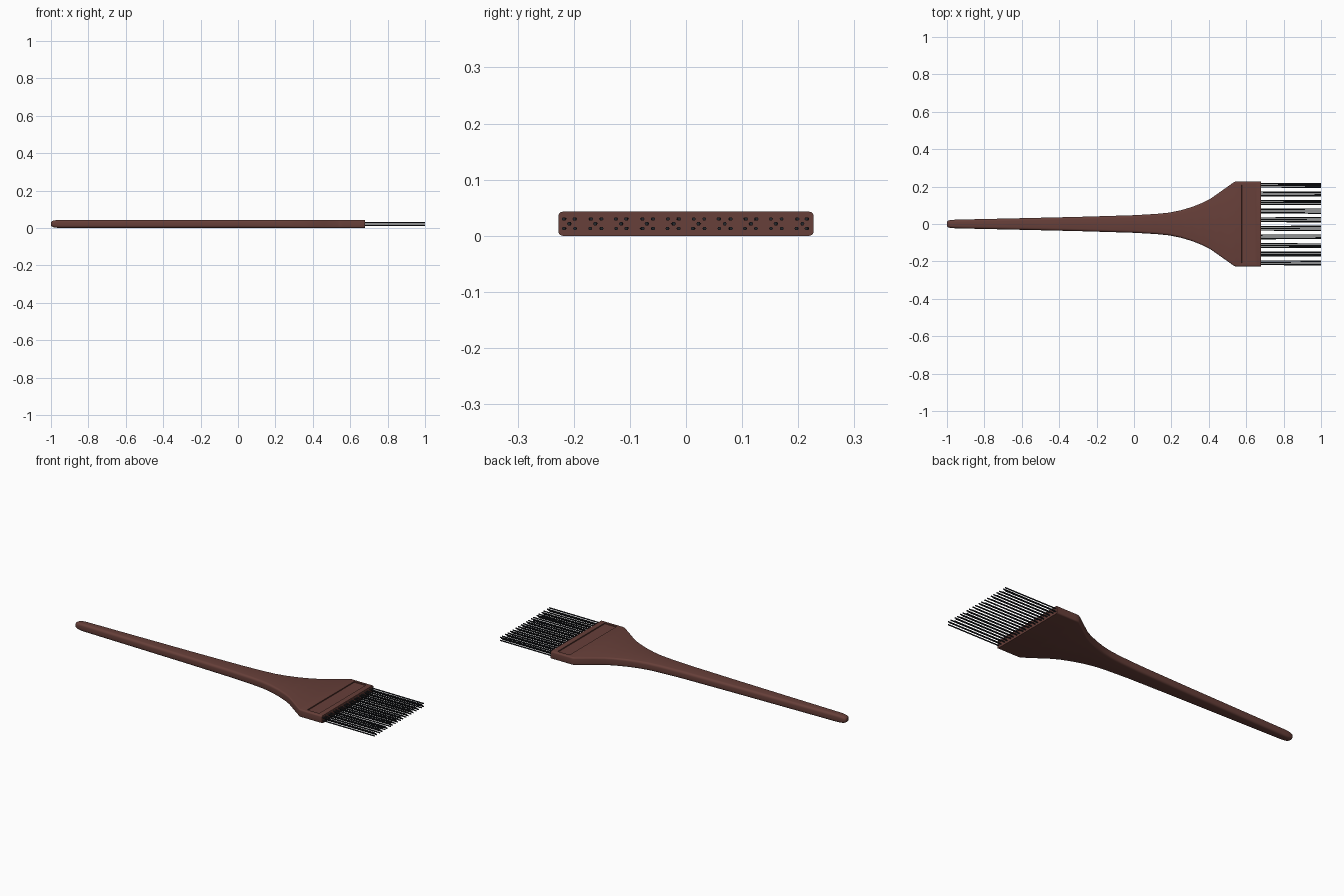
import bpy, bmesh, math, random
from mathutils import Vector

if "Cube" in bpy.data.objects:
    bpy.data.objects.remove(bpy.data.objects["Cube"])

random.seed(4)
ZC = 0.0215  # mid-height of the brush


def material(name, rgb):
    m = bpy.data.materials.new(name)
    m.diffuse_color = (*rgb, 1)
    m.use_nodes = True
    m.node_tree.nodes["Principled BSDF"].inputs["Base Color"].default_value = m.diffuse_color
    return m


def finish(bm, name, mat, angle):
    bmesh.ops.recalc_face_normals(bm, faces=bm.faces)
    me = bpy.data.meshes.new(name)
    bm.to_mesh(me)
    bm.free()
    ob = bpy.data.objects.new(name, me)
    bpy.context.collection.objects.link(ob)
    me.materials.append(mat)
    bpy.ops.object.select_all(action='DESELECT')
    bpy.context.view_layer.objects.active = ob
    ob.select_set(True)
    bpy.ops.object.shade_smooth_by_angle(angle=math.radians(angle))
    return ob


def section(x, w, h, r):
    """Rounded rectangle across the handle."""
    pts = []
    for cy, cz, a0 in ((1, 1, 0), (-1, 1, 90), (-1, -1, 180), (1, -1, 270)):
        for k in range(5):
            a = math.radians(a0 + 22.5 * k)
            pts.append(Vector((x, cy * (w - r) + r * math.cos(a),
                               ZC + cz * (h - r) + r * math.sin(a))))
    return pts


brown = material("reddish brown plastic", (0.135, 0.05, 0.041))
black = material("black bristle", (0.018, 0.02, 0.025))

# Handle and flared head: x, half width, half height, corner radius
H = ZC
profile = [(-1.0, .012, .009, .008), (-.996, .017, .014, .011),
           (-.985, .0205, .0185, .0125), (-.965, .0225, .021, .013),
           (-.94, .0235, H, .013), (-.6, .031, H, .013), (-.3, .038, H, .013),
           (0, .047, H, .013), (.12, .054, H, .012), (.19, .061, H, .012),
           (.25, .073, H, .011), (.31, .091, H, .010), (.37, .115, H, .009),
           (.41, .136, H, .009), (.46, .171, H, .008), (.535, .224, H, .008),
           (.545, .2275, H, .008), (.565, .2275, H, .008),
           (.66, .2275, H, .008), (.68, .2275, H, .008)]
bm = bmesh.new()
rings = [[bm.verts.new(p) for p in section(*s)] for s in profile]
for a, b in zip(rings, rings[1:]):
    n = len(a)
    for i in range(n):
        bm.faces.new((a[i], a[(i + 1) % n], b[(i + 1) % n], b[i]))
bm.faces.new(rings[0])
bm.faces.new(rings[-1])
bmesh.ops.recalc_face_normals(bm, faces=bm.faces)

# Recessed panel on top of the head
panel = max((f for f in bm.faces if f.normal.z > .9
             and .6 < f.calc_center_median().x < .63), key=lambda f: f.calc_area())
bmesh.ops.inset_region(bm, faces=[panel], thickness=.015)
bmesh.ops.inset_region(bm, faces=[panel], thickness=.001, depth=-.005)
finish(bm, "handle", brown, 35)

# Bristles: ten tufts of five thin rods
bm = bmesh.new()
R = .0034
for i in range(10):
    cy = -.207 + i * .414 / 9
    for dy, dz in ((-1, -1), (-1, 1), (1, -1), (1, 1), (0, 0)):
        y0, z0 = cy + dy * .0095, ZC + dz * .0085
        y1 = y0 + random.uniform(-.002, .002)
        ends = []
        for x, y in ((.665, y0), (1.0, y1)):
            ends.append([bm.verts.new((x, y + R * math.cos(k * math.pi / 3),
                                       z0 + R * math.sin(k * math.pi / 3)))
                         for k in range(6)])
        for k in range(6):
            j = (k + 1) % 6
            bm.faces.new((ends[0][k], ends[0][j], ends[1][j], ends[1][k]))
        bm.faces.new(ends[0])
        bm.faces.new(ends[1])
finish(bm, "bristles", black, 30)
